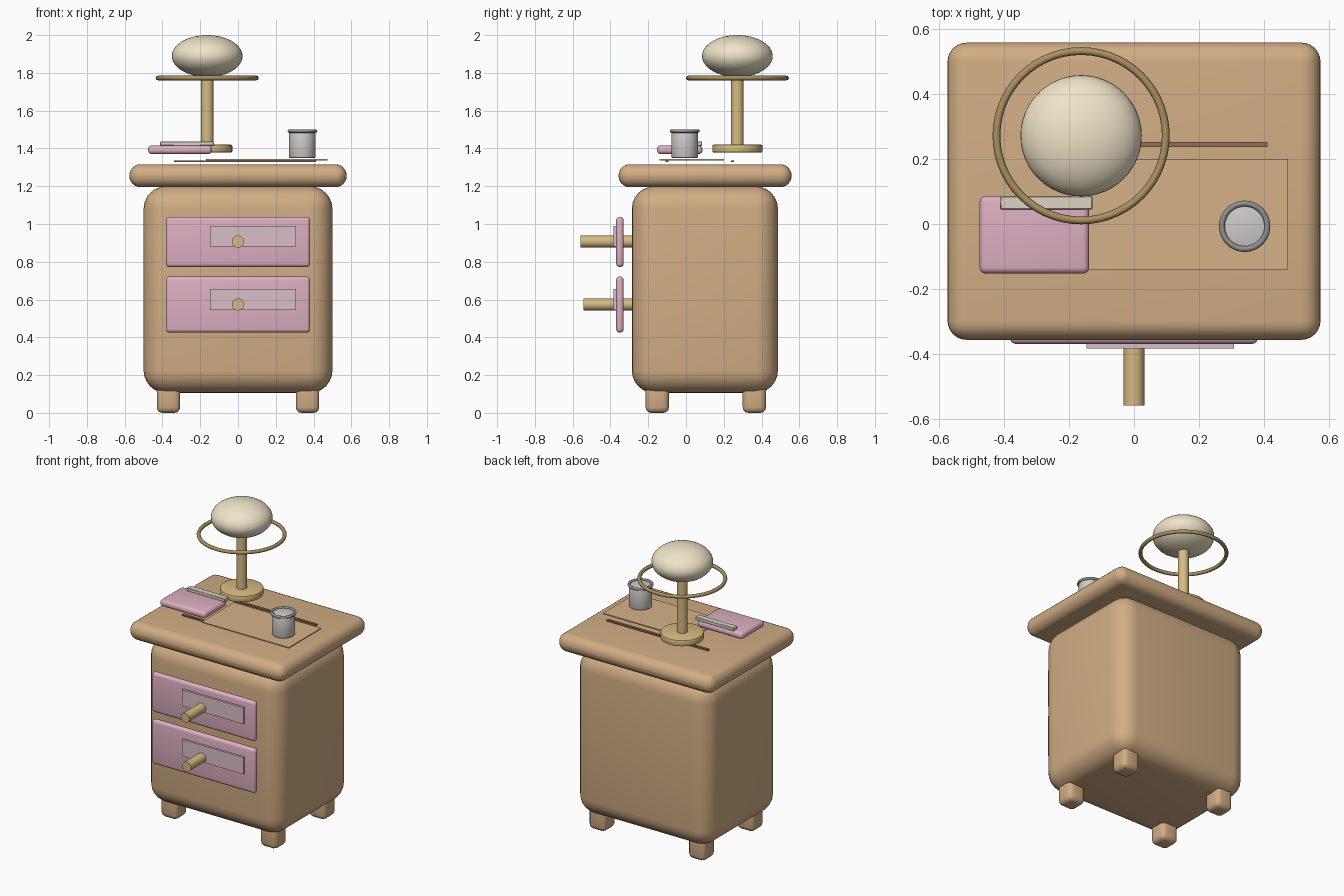
import bpy, math

if "Cube" in bpy.data.objects:
    bpy.data.objects.remove(bpy.data.objects["Cube"])

def mat(name, rgb):
    m = bpy.data.materials.new(name)
    m.diffuse_color = (*rgb, 1)
    m.use_nodes = True
    m.node_tree.nodes["Principled BSDF"].inputs["Base Color"].default_value = m.diffuse_color
    return m

WOOD = mat("wood", (0.64, 0.42, 0.23))
PINK = mat("pink", (0.73, 0.43, 0.54))
PALE = mat("pale_pink", (0.70, 0.52, 0.58))
GOLD = mat("gold", (0.68, 0.50, 0.22))
BRASS = mat("dark_brass", (0.40, 0.28, 0.12))
CREAM = mat("cream", (0.87, 0.78, 0.58))
PAPER = mat("paper", (0.72, 0.66, 0.56))
SHEET = mat("sheet", (0.66, 0.45, 0.25))
BROWN = mat("brown", (0.28, 0.16, 0.09))
GREY = mat("cup_grey", (0.62, 0.60, 0.58))
STEEL = mat("rim_grey", (0.28, 0.28, 0.28))

def finish(name, m, angle=40):
    o = bpy.context.object
    o.name = name
    o.data.materials.append(m)
    bpy.ops.object.shade_smooth_by_angle(angle=math.radians(angle))
    return o

def box(name, x, y, z, m, bevel=0, seg=4):
    """Rounded box from (min, max) ranges."""
    bpy.ops.mesh.primitive_cube_add(size=1, location=[(a + b) / 2 for a, b in (x, y, z)])
    o = bpy.context.object
    o.scale = [b - a for a, b in (x, y, z)]
    bpy.ops.object.transform_apply(location=False, rotation=False, scale=True)
    if bevel:
        b = o.modifiers.new("bevel", 'BEVEL')
        b.width, b.segments = bevel, seg
        bpy.ops.object.modifier_apply(modifier="bevel")
    return finish(name, m)

def cyl(name, r, depth, loc, m, rot=(0, 0, 0), bevel=0, verts=40):
    bpy.ops.mesh.primitive_cylinder_add(radius=r, depth=depth, location=loc, rotation=rot, vertices=verts)
    if bevel:
        b = bpy.context.object.modifiers.new("bevel", 'BEVEL')
        b.width, b.segments, b.limit_method = bevel, 2, 'ANGLE'
        bpy.ops.object.modifier_apply(modifier="bevel")
    return finish(name, m)

def ring(name, R, r, loc, m):
    bpy.ops.mesh.primitive_torus_add(major_radius=R, minor_radius=r, location=loc,
                                     major_segments=56, minor_segments=8)
    return finish(name, m, 50)

# Cabinet and table top
box("cabinet_body", (-0.5, 0.5), (-0.287, 0.487), (0.105, 1.2), WOOD, 0.12, 6)
box("table_top", (-0.575, 0.575), (-0.357, 0.559), (1.195, 1.316), WOOD, 0.059, 6)

# Four feet
for side, sx in (("left", -1), ("right", 1)):
    for end, y in (("front", -0.152), ("back", 0.362)):
        x = sx * 0.368
        box(f"{end}_{side}_foot", (x - 0.062, x + 0.062), (y - 0.062, y + 0.062),
            (0, 0.2), WOOD, 0.03, 3)

# Drawers, each with a pale panel and a long knob
for tag, z0, z1, p0, p1, kz, tip in (("upper", 0.772, 1.038, 0.88, 0.99, 0.907, -0.559),
                                     ("lower", 0.425, 0.722, 0.545, 0.657, 0.574, -0.543)):
    box(f"{tag}_drawer_front", (-0.382, 0.382), (-0.37, -0.33), (z0, z1), PINK, 0.019, 4)
    box(f"{tag}_drawer_panel", (-0.147, 0.308), (-0.384, -0.36), (p0, p1), PALE)
    cyl(f"{tag}_drawer_knob", 0.032, -0.275 - tip, (0, (tip - 0.275) / 2, kz), GOLD,
        (math.pi / 2, 0, 0), verts=24)

# Lamp
LX, LY = -0.163, 0.272
cyl("lamp_base", 0.133, 0.042, (LX, LY, 1.399), GOLD, bevel=0.008)
cyl("lamp_stem", 0.033, 0.40, (LX, LY, 1.60), GOLD, verts=28)
ring("lamp_ring", 0.261, 0.012, (LX, LY, 1.773), BRASS)
bpy.ops.mesh.primitive_uv_sphere_add(segments=48, ring_count=24, radius=1, location=(LX, LY, 1.889))
bpy.context.object.scale = (0.187, 0.187, 0.111)
finish("lamp_shade", CREAM)

# Book with a paper strip
box("book", (-0.476, -0.138), (-0.153, 0.087), (1.37, 1.416), PINK, 0.02, 4)
box("book_strip", (-0.412, -0.128), (0.045, 0.086), (1.414, 1.436), PAPER, 0.003, 1)

# Thin sheet and grain strips
box("desk_sheet", (-0.17, 0.474), (-0.14, 0.2), (1.337, 1.344), SHEET)
for tag, y in (("front", -0.1), ("back", 0.245)):
    box(f"{tag}_strip", (-0.34, 0.412), (y - 0.008, y + 0.008), (1.327, 1.337), BROWN)

# Cup
cyl("cup", 0.07, 0.142, (0.341, -0.007, 1.421), GREY, bevel=0.004)
ring("cup_rim", 0.07, 0.009, (0.341, -0.007, 1.492), STEEL)
